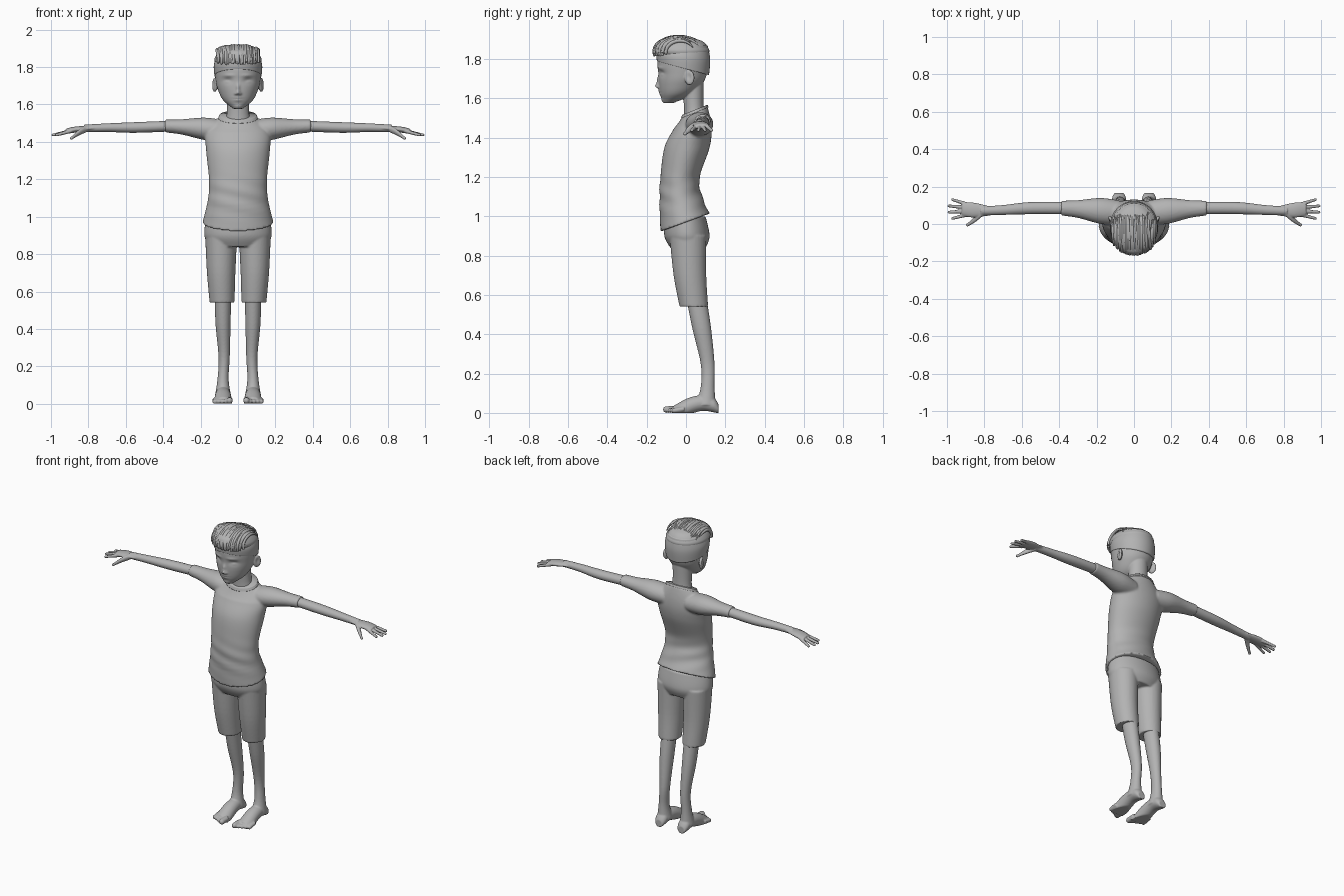
import bpy, bmesh, math, random
from mathutils import Matrix, Vector

random.seed(4)
if "Cube" in bpy.data.objects:
    bpy.data.objects.remove(bpy.data.objects["Cube"])

GREY = (.45, .45, .45, 1)
clay = bpy.data.materials.new("clay_grey")
clay.use_nodes = True
clay.diffuse_color = GREY
clay.node_tree.nodes["Principled BSDF"].inputs["Base Color"].default_value = GREY


def catmull(before, start, end, after, t):
    """One coordinate of a smooth curve between start and end."""
    slope_in, slope_out = (end - before) / 2, (after - start) / 2
    ease = t * t * (3 - 2 * t)
    return (start + (end - start) * ease + slope_in * t * (1 - t) ** 2
            - slope_out * t * t * (1 - t))


def spline(keys, sub):
    """Smooth rows through the key rows."""
    last = len(keys) - 1
    rows = []
    for i in range(last):
        near = [keys[min(max(i + k, 0), last)] for k in (-1, 0, 1, 2)]
        rows += [[catmull(*column, s / sub) for column in zip(*near)] for s in range(sub)]
    return rows + [keys[-1]]


def loft(bm, axis, keys, seg, sub):
    """Skin of elliptical rings across an axis; key = x, y, z and two radii."""
    rings = []
    for x, y, z, wide, deep in spline(keys, sub):
        ring = []
        for j in range(seg):
            angle = math.tau * j / seg
            u, v = wide * math.cos(angle), deep * math.sin(angle)
            offset = {"X": (0, u, v), "Y": (u, 0, v), "Z": (u, v, 0)}[axis]
            ring.append(bm.verts.new(Vector((x, y, z)) + Vector(offset)))
        rings.append(ring)
    for lower, upper in zip(rings, rings[1:]):
        for j in range(seg):
            n = (j + 1) % seg
            bm.faces.new((lower[j], lower[n], upper[n], upper[j]))
    bm.faces.new(rings[0])
    bm.faces.new(rings[-1])


def trunk(bm, rows, seg=64, sub=8):
    """Central form; row = height, half width, front y, back y."""
    keys = [(0, (front + back) / 2, z, half, (back - front) / 2) for z, half, front, back in rows]
    loft(bm, "Z", keys, seg, sub)


def limb(bm, axis, keys, squash=(1, 1), seg=32):
    """Left and right limbs; key = x, y, z, radius."""
    for side in (1, -1):
        mirrored = [(x * side, y, z, r * squash[0], r * squash[1]) for x, y, z, r in keys]
        loft(bm, axis, mirrored, seg, 6)


def ball_pair(bm, center, radii):
    """Left and right ellipsoids; returns their vertices."""
    verts = []
    for side in (1, -1):
        place = Matrix.Translation((center[0] * side, center[1], center[2]))
        matrix = place @ Matrix.Diagonal((*radii, 1))
        made = bmesh.ops.create_uvsphere(bm, u_segments=24, v_segments=16, radius=1, matrix=matrix)
        verts += made["verts"]
    return verts


def digit(bm, axis, base, tip, thick, thin):
    """Tapered finger or toe with a round end."""
    limb(bm, axis, [(*base, thick), (*tip, thin)], seg=16)
    ball_pair(bm, tip, (thin, thin, thin))


def shear(bm, full, none, amount, pivot=0):
    """Slope an edge from front to back, fading between two heights."""
    for v in bm.verts:
        fade = min(max((none - v.co.z) / (none - full), 0), 1)
        v.co.z += amount * (v.co.y - pivot) * fade


def finish(bm, name, voxel=0, relax=3):
    """Make the object, fusing its parts into one smooth skin if voxel is set."""
    bmesh.ops.recalc_face_normals(bm, faces=bm.faces)
    for face in bm.faces:
        face.smooth = True
    mesh = bpy.data.meshes.new(name)
    bm.to_mesh(mesh)
    bm.free()
    mesh.materials.append(clay)
    ob = bpy.data.objects.new(name, mesh)
    bpy.context.collection.objects.link(ob)
    if voxel:
        fuse = ob.modifiers.new("fuse", "REMESH")
        fuse.mode, fuse.voxel_size, fuse.use_smooth_shade = "VOXEL", voxel, True
        soften = ob.modifiers.new("soften", "SMOOTH")
        soften.factor, soften.iterations = .5, relax


# Shirt: torso with sloping hem and neckline, soft waist folds, sleeves
bm = bmesh.new()
trunk(bm, [(.97, .19, -.13, .12), (1.1, .16, -.135, .08), (1.2, .155, -.13, .07),
           (1.35, .17, -.11, .12), (1.45, .17, -.06, .13), (1.53, .1, -.02, .11)])
shear(bm, .97, 1.15, .37)
shear(bm, 1.53, 1.45, .4, .04)
for v in bm.verts:
    fold = math.exp(-((v.co.z - 1.1) / .09) ** 2)
    v.co.y += .003 * fold * math.sin(70 * v.co.z + 18 * v.co.x)
limb(bm, "X", [(.08, .06, 1.46, .06), (.18, .07, 1.47, .063), (.3, .08, 1.48, .043),
               (.39, .085, 1.485, .036)], squash=(1.1, .95))
finish(bm, "shirt", .007)

# Collar band
bm = bmesh.new()
trunk(bm, [(1.525, .106, -.026, .115), (1.54, .1, -.02, .11)])
shear(bm, 1.52, 1.5, .4, .04)
finish(bm, "collar")

# Shorts: hips and two legs
bm = bmesh.new()
trunk(bm, [(.84, .15, -.08, .1), (.9, .18, -.11, .12), (1, .17, -.11, .1)])
limb(bm, "Z", [(.085, .04, .54, .07), (.09, .02, .7, .08), (.09, .01, .9, .09)], squash=(.95, 1.04))
finish(bm, "shorts", .006)

# Legs, feet and toes, with flat soles
bm = bmesh.new()
limb(bm, "Z", [(.08, .05, .6, .05), (.08, .08, .43, .046), (.074, .11, .25, .034),
               (.08, .11, .13, .034), (.08, .1, .04, .05)], squash=(.88, 1.04))
limb(bm, "Y", [(.08, .165, .02, .025), (.08, .14, .04, .037), (.08, .08, .05, .04),
               (.08, .01, .03, .045), (.08, -.065, -.015, .05)])
for toe in range(5):
    radius = .012 if toe else .017
    x, tip = .045 + .02 * toe, .01 * toe - .1
    digit(bm, "Y", (x, tip + .05, .02), (x, tip, radius), radius, radius)
for v in bm.verts:
    v.co.z = max(v.co.z, 0)
finish(bm, "legs_and_feet", .005)

# Arms, hands, fingers and thumbs
bm = bmesh.new()
limb(bm, "X", [(.34, .085, 1.485, .031), (.55, .085, 1.477, .031), (.7, .075, 1.476, .025),
               (.82, .07, 1.472, .022)], squash=(1.05, .92))
limb(bm, "X", [(.77, .07, 1.474, .025), (.86, .075, 1.467, .04), (.92, .08, 1.457, .036)],
     squash=(1, .4))
for finger in range(4):
    spread = finger / 3
    base = (.89, .05 + .055 * spread, 1.459)
    tip = (.97 + .022 * math.sin(math.pi * spread), .03 + .1 * spread, 1.437)
    digit(bm, "X", base, tip, .011, .008)
limb(bm, "X", [(.81, .06, 1.47, .018), (.85, .025, 1.45, .016), (.89, -.005, 1.42, .009)])
ball_pair(bm, (.89, -.005, 1.42), (.009, .009, .009))
finish(bm, "arms_and_hands", .004, 2)

# Head: skull, then face forms pushed in or out: x, z, spread in x, spread in z, depth
FACE = {
    "nose_tip": (0, 1.663, .012, .012, -.02),
    "nose_bridge": (0, 1.69, .01, .02, -.011),
    "nostril": (.013, 1.657, .007, .006, -.009),
    "eye_socket": (.055, 1.727, .023, .014, .012),
    "eyelid": (.056, 1.722, .016, .008, -.007),
    "brow": (.05, 1.755, .03, .008, -.005),
    "lips": (0, 1.63, .02, .014, -.008),
    "mouth_line": (0, 1.63, .025, .003, .006),
    "chin": (0, 1.59, .02, .01, -.005),
}
bm = bmesh.new()
trunk(bm, [(1.577, .025, -.115, -.06), (1.62, .077, -.13, .03), (1.67, .104, -.138, .08),
           (1.72, .118, -.14, .105), (1.8, .124, -.144, .118), (1.87, .1, -.11, .1),
           (1.9, .04, -.06, .04)], seg=128, sub=16)
for v in bm.verts:
    x, y, z = v.co
    if y < -.04:
        for at_x, at_z, wide, tall, depth in FACE.values():
            reach = ((abs(x) - at_x) / wide) ** 2 + ((z - at_z) / tall) ** 2
            v.co.y += depth * math.exp(-reach)

# Neck and hollowed ears join the head
trunk(bm, [(1.47, .08, -.01, .11), (1.55, .06, -.01, .09), (1.68, .06, -.02, .09)])
for v in ball_pair(bm, (.122, .018, 1.705), (.014, .025, .038)):
    hollow = ((v.co.y - .015) / .014) ** 2 + ((v.co.z - 1.71) / .022) ** 2
    outward = math.copysign(1, v.co.x)
    dent = .011 * math.exp(-hollow) if abs(v.co.x) > .12 else 0
    v.co.x += outward * (.3 * (v.co.y - .01) - dent)
finish(bm, "head", .0042, 2)

# Short hair on the sides and back, lower behind
bm = bmesh.new()
trunk(bm, [(1.75, .126, -.148, .117), (1.81, .129, -.15, .123), (1.87, .11, -.13, .11)])
shear(bm, 1.75, 1.85, -.27)
finish(bm, "side_hair")

# Fuller hair on top, pushed forward
bm = bmesh.new()
trunk(bm, [(1.825, .123, -.155, .115), (1.85, .124, -.165, .117), (1.89, .094, -.145, .085),
           (1.91, .03, -.06, .02)])
finish(bm, "top_hair")

# Locks swept from the forehead back over the crown
curve = bpy.data.curves.new("hair_locks", "CURVE")
curve.dimensions, curve.bevel_depth, curve.bevel_resolution, curve.resolution_u = "3D", 1, 2, 4
curve.use_fill_caps = True
curve.materials.append(clay)
LOCKS, STEPS = 30, 9
for i in range(LOCKS):
    x = .108 * (2 * i / (LOCKS - 1) - 1) + random.uniform(-.003, .003)
    arch = math.sqrt(1 - (x / .13) ** 2)
    start, end = random.uniform(-.35, -.1), random.uniform(2.2, 2.8)
    phase = random.uniform(0, 6)
    lock = curve.splines.new("NURBS")
    lock.points.add(STEPS - 1)
    lock.use_endpoint_u, lock.order_u = True, 4
    for step, point in enumerate(lock.points):
        along = step / (STEPS - 1)
        angle = start + (end - start) * along
        wave = .004 * math.sin(5 * along + phase)
        height = 1.838 + .078 * math.sqrt(arch) * math.sin(angle)
        point.co = (x + wave, -.032 - .134 * arch * math.cos(angle), height + wave / 3, 1)
        point.radius = .003 + .007 * math.sin(math.pi * min(1, .15 + .85 * along))
bpy.context.collection.objects.link(bpy.data.objects.new("hair_locks", curve))
